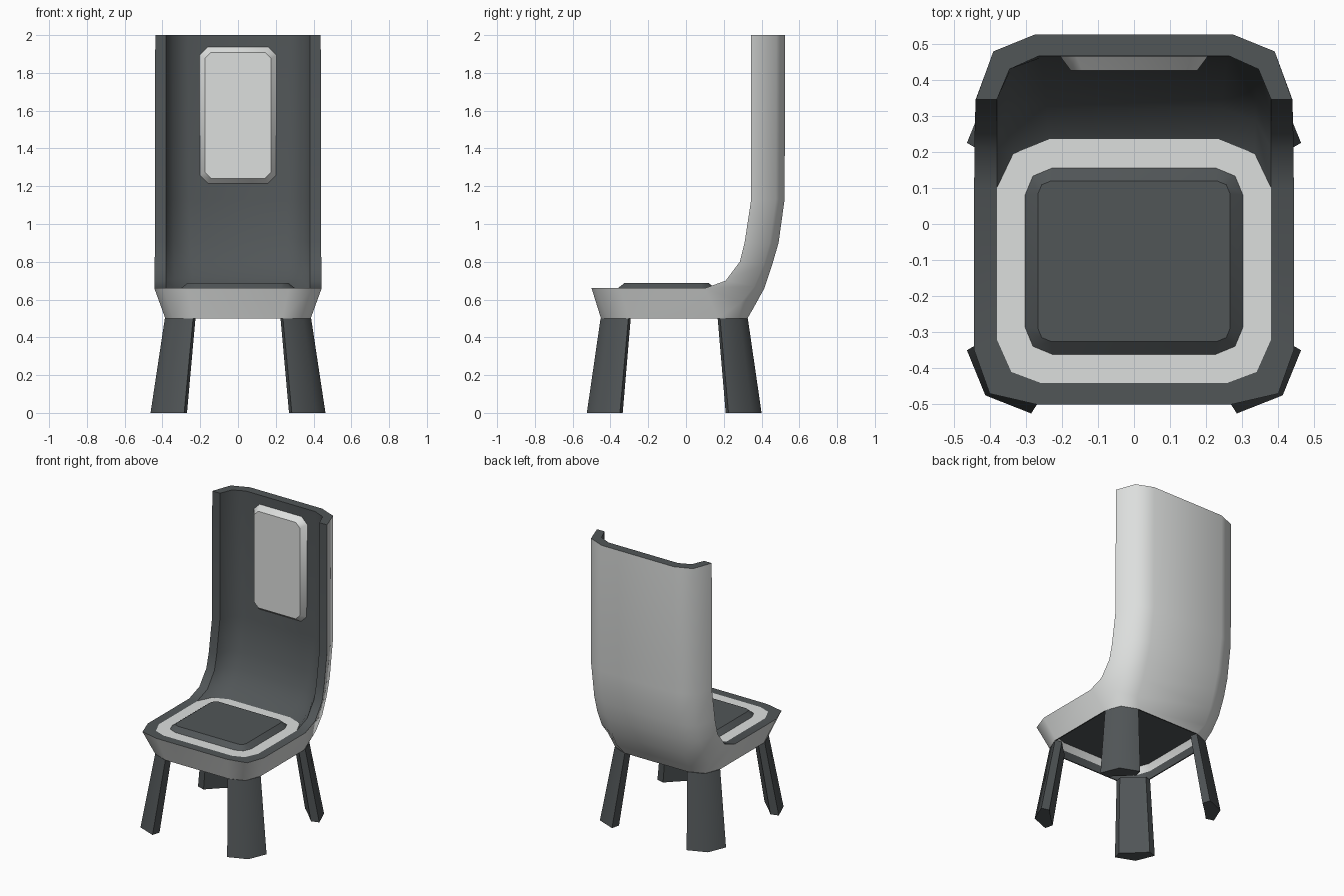
import bpy, bmesh, math

if "Cube" in bpy.data.objects:
    bpy.data.objects.remove(bpy.data.objects["Cube"])


def material(name, rgb):
    m = bpy.data.materials.new(name)
    m.diffuse_color = (*rgb, 1)
    m.use_nodes = True
    m.node_tree.nodes["Principled BSDF"].inputs["Base Color"].default_value = m.diffuse_color
    return m


LIGHT = material("light grey", (0.72, 0.735, 0.725))
DARK = material("dark slate", (0.082, 0.092, 0.096))


def finish(name, bm, mats, angle):
    bmesh.ops.recalc_face_normals(bm, faces=bm.faces[:])
    me = bpy.data.meshes.new(name)
    bm.to_mesh(me)
    bm.free()
    for m in mats:
        me.materials.append(m)
    ob = bpy.data.objects.new(name, me)
    bpy.context.collection.objects.link(ob)
    bpy.ops.object.select_all(action='DESELECT')
    ob.select_set(True)
    bpy.context.view_layer.objects.active = ob
    bpy.ops.object.shade_smooth_by_angle(angle=math.radians(angle))
    return ob


def add_ring(bm, pts):
    return [bm.verts.new(p) for p in pts]


def mirrored(half):
    return half + [(-x, y, z) for x, y, z in reversed(half)]


def bridge(bm, a, b, edges, mat):
    n = len(a)
    for k in edges:
        j = (k + 1) % n
        bm.faces.new((a[k], a[j], b[j], b[k])).material_index = mat


def crease(bm, a, b):
    bm.edges.get((a, b)).smooth = False


# ---- shell: seat tub whose rear half sweeps up into the backrest ----
edge = [(.10, .66), (.21, .70), (.285, .80), (.31, .90), (.345, 1.13), (.345, 2.0)]
outer = [(.36, .56), (.415, .66), (.455, .78), (.49, .90), (.522, 1.13), (.525, 2.0)]
inner = [(.235, .66), (.32, .715), (.375, .81), (.42, .91), (.46, 1.13), (.465, 2.0)]


def station(e, b, xs, t):
    c = [e[i] + t * (b[i] - e[i]) for i in (0, 1)]
    return [(xs[0], *e), (xs[1], *c), (xs[2], *b)]


bm = bmesh.new()
front_out = [(.27, -.50, .66), (.40, -.47, .66), (.443, -.35, .66)]
front_in = [(.26, -.44, .66), (.34, -.41, .66), (.38, -.32, .66)]
outs = [station(e, b, (.443 - .001 * i, .39, .275), .74)
        for i, (e, b) in enumerate(zip(edge, outer))]
ins = [station(e, b, (.38, .345 - .002 * (5 - i), .235 + .006 * i), .7)
       for i, (e, b) in enumerate(zip(edge, inner))]
base = mirrored([(.235, -.45, .5), (.345, -.41, .5), (.385, -.30, .5),
                 (.385, .17, .5), (.345, .28, .5), (.235, .325, .5)])

R0 = add_ring(bm, base)
O = add_ring(bm, mirrored(front_out + outs[0]))
I = add_ring(bm, mirrored(front_in + ins[0]))
bridge(bm, R0, O, range(12), 0)                       # outer tub wall
bridge(bm, O, I, (8, 9, 10, 11, 0, 1, 2), 1)          # flat front rim
bm.faces.new(I).material_index = 0                    # seat surface
for k in range(12):
    crease(bm, I[k], I[(k + 1) % 12])
o_prev, i_prev = O[3:9], I[3:9]
for s_out, s_in in zip(outs[1:], ins[1:]):
    o, i = add_ring(bm, mirrored(s_out)), add_ring(bm, mirrored(s_in))
    bridge(bm, o_prev, o, range(5), 0)                # outer back
    bridge(bm, i_prev, i, range(5), 1)                # inner back
    for k in (0, 5):                                  # side rims
        bm.faces.new((o_prev[k], o[k], i[k], i_prev[k])).material_index = 1
        crease(bm, o_prev[k], o[k])
        crease(bm, i_prev[k], i[k])
    o_prev, i_prev = o, i
bridge(bm, o_prev, i_prev, range(5), 1)               # top rim

# recessed underside
prev = R0
for s, z, mat in ((.98, .5, 1), (.965, .55, 1), (.925, .595, 0)):
    r = add_ring(bm, [(x * s, (y + .0625) * s - .0625, z) for x, y, _ in base])
    bridge(bm, prev, r, range(12), mat)
    prev = r
bm.faces.new(prev).material_index = 1
finish("chair_shell", bm, [LIGHT, DARK], 50)


# ---- pads: rounded rectangles with a bevelled top ----
def rounded(x0, x1, y0, y1, r, segs):
    pts = []
    for cx, cy, a in ((x1 - r, y1 - r, 0), (x0 + r, y1 - r, 90),
                      (x0 + r, y0 + r, 180), (x1 - r, y0 + r, 270)):
        for k in range(segs + 1):
            t = math.radians(a + 90 * k / segs)
            pts.append((cx + r * math.cos(t), cy + r * math.sin(t)))
    return pts


def pad(name, box, r, r_top, inset, segs, angle, place, height, mat):
    x0, x1, y0, y1 = box
    bm = bmesh.new()
    a = add_ring(bm, [place(u, v, 0) for u, v in rounded(*box, r, segs)])
    b = add_ring(bm, [place(u, v, height) for u, v in rounded(
        x0 + inset, x1 - inset, y0 + inset, y1 - inset, r_top, segs)])
    bridge(bm, a, b, range(len(a)), 0)
    for cap in (a, b):
        bm.faces.new(cap)
        for k in range(len(cap)):
            crease(bm, cap[k], cap[k - 1])
    finish(name, bm, [mat], angle)


pad("seat_cushion", (-.311, .311, -.37, .164), .085, .035, .045, 2, 60,
    lambda u, v, w: (u, v, .653 + w), .035, DARK)
pad("back_cushion", (-.207, .207, 1.21, 1.94), .045, .032, .032, 1, 70,
    lambda u, v, w: (u, .468 - w, v), .043, LIGHT)

# ---- legs: splayed, wrapping the seat corners ----
foot = [(.463, -.35), (.412, -.475), (.285, -.525), (.27, -.47), (.34, -.405), (.41, -.335)]
top = [(.305 + (x - .365) * .84, -.3725 + (y + .43) * .84) for x, y in foot]
for name, sx, sy in (("front_right_leg", 1, 1), ("front_left_leg", -1, 1),
                     ("back_right_leg", 1, -1), ("back_left_leg", -1, -1)):
    bm = bmesh.new()
    rings = [add_ring(bm, [(sx * x, sy * (y + .0625) - .0625, z) for x, y in pts])
             for pts, z in ((foot, 0), (top, .5))]
    bridge(bm, *rings, range(6), 0)
    for r in rings:
        bm.faces.new(r)
    finish(name, bm, [DARK], 50)
